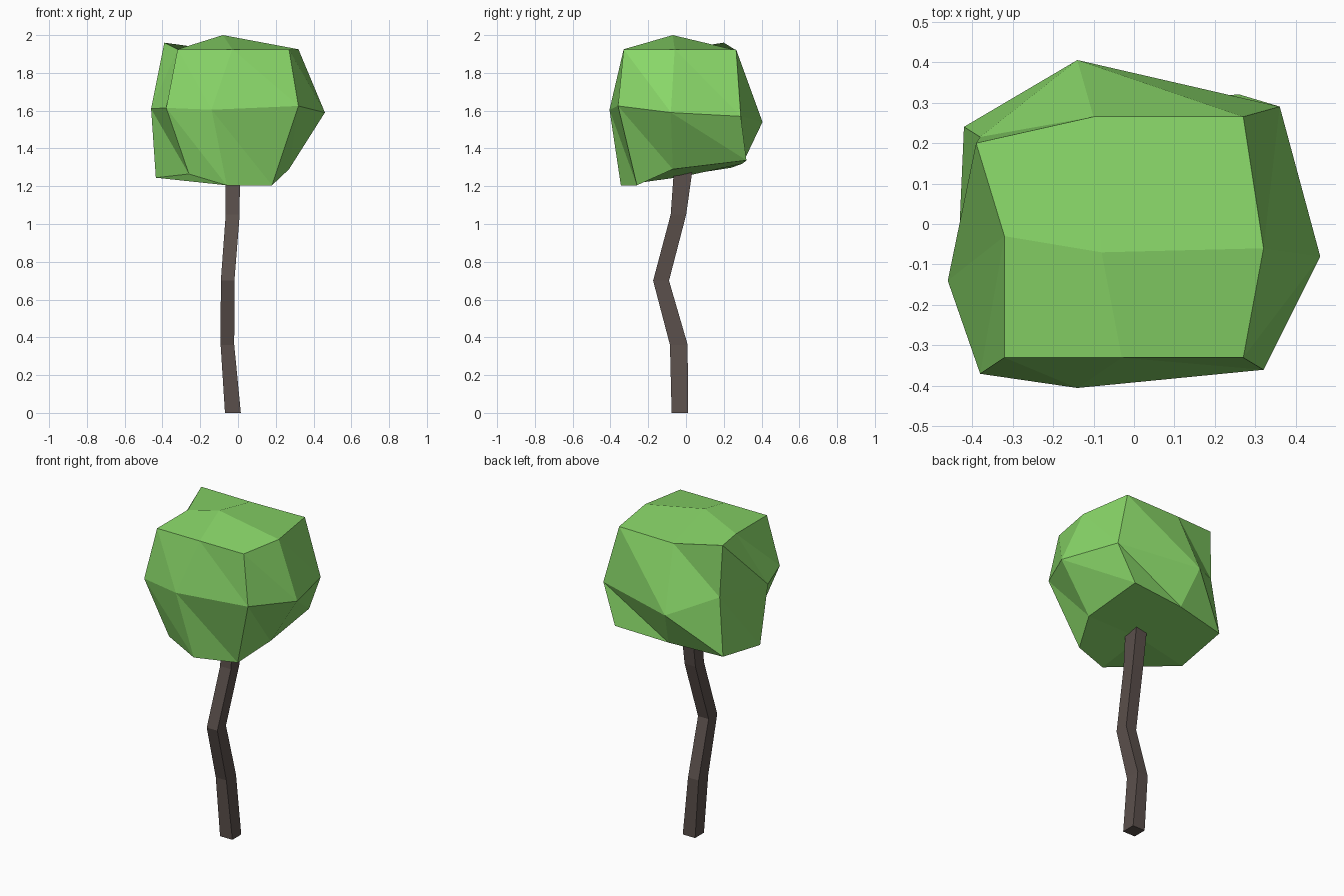
import bpy, bmesh

if "Cube" in bpy.data.objects:
    bpy.data.objects.remove(bpy.data.objects["Cube"])


def make_object(name, bm, color):
    bmesh.ops.recalc_face_normals(bm, faces=bm.faces)
    mesh = bpy.data.meshes.new(name)
    bm.to_mesh(mesh)
    bm.free()
    mat = bpy.data.materials.new(name + "_colour")
    mat.diffuse_color = (*color, 1)
    mat.use_nodes = True
    mat.node_tree.nodes["Principled BSDF"].inputs["Base Color"].default_value = mat.diffuse_color
    mesh.materials.append(mat)
    obj = bpy.data.objects.new(name, mesh)
    bpy.context.collection.objects.link(obj)
    return obj


def quad_cap(bm, ring, center):
    # four quads meeting at the middle; ring starts at a corner
    c = bm.verts.new(center)
    for i in range(0, 8, 2):
        bm.faces.new((ring[i - 1], ring[i], ring[i + 1], c))


def bridge(bm, a, b):
    # side walls, each split along the diagonal a[j]-b[i]
    n = len(a)
    for i in range(n):
        j = (i + 1) % n
        bm.faces.new((a[i], a[j], b[i]))
        bm.faces.new((a[j], b[j], b[i]))


# Crown: irregular 2x2x2 block, three rings running from the front-left corner
rings = [
    [(-.26, -.30, 1.265), (-.06, -.345, 1.205), (.18, -.26, 1.205), (.27, -.07, 1.29),
     (.26, .32, 1.337), (-.09, .30, 1.32), (-.42, .24, 1.298), (-.435, -.10, 1.245)],
    [(-.38, -.37, 1.615), (-.14, -.405, 1.605), (.32, -.36, 1.625), (.46, -.08, 1.59),
     (.36, .29, 1.57), (-.14, .405, 1.54), (-.38, .215, 1.643), (-.46, -.14, 1.61)],
    [(-.32, -.33, 1.925), (-.03, -.33, 1.925), (.27, -.33, 1.925), (.32, -.06, 1.925),
     (.27, .265, 1.925), (-.10, .265, 1.92), (-.39, .20, 1.96), (-.32, -.03, 1.925)],
]
bm = bmesh.new()
low, mid, top = [[bm.verts.new(p) for p in r] for r in rings]
bridge(bm, low, mid)
bridge(bm, mid, top)
quad_cap(bm, low, (-.06, -.02, 1.25))
quad_cap(bm, top, (-.08, -.07, 2.0))
make_object("crown", bm, (.25, .68, .14))

# Trunk: square section swept along a crooked path (x, y, z, half width x, half width y)
path = [(-.027, -.033, 0, .042, .043), (-.056, -.038, .36, .036, .047),
        (-.055, -.132, .70, .036, .042), (-.028, -.040, 1.05, .037, .041),
        (-.028, -.003, 1.40, .038, .053)]
bm = bmesh.new()
sections = []
for x, y, z, hx, hy in path:
    sections.append([bm.verts.new((x + sx * hx, y + sy * hy, z))
                     for sx, sy in ((-1, -1), (1, -1), (1, 1), (-1, 1))])
for a, b in zip(sections, sections[1:]):
    bridge(bm, a, b)
bm.faces.new(sections[0])
bm.faces.new(sections[-1])
make_object("trunk", bm, (.105, .08, .072))
